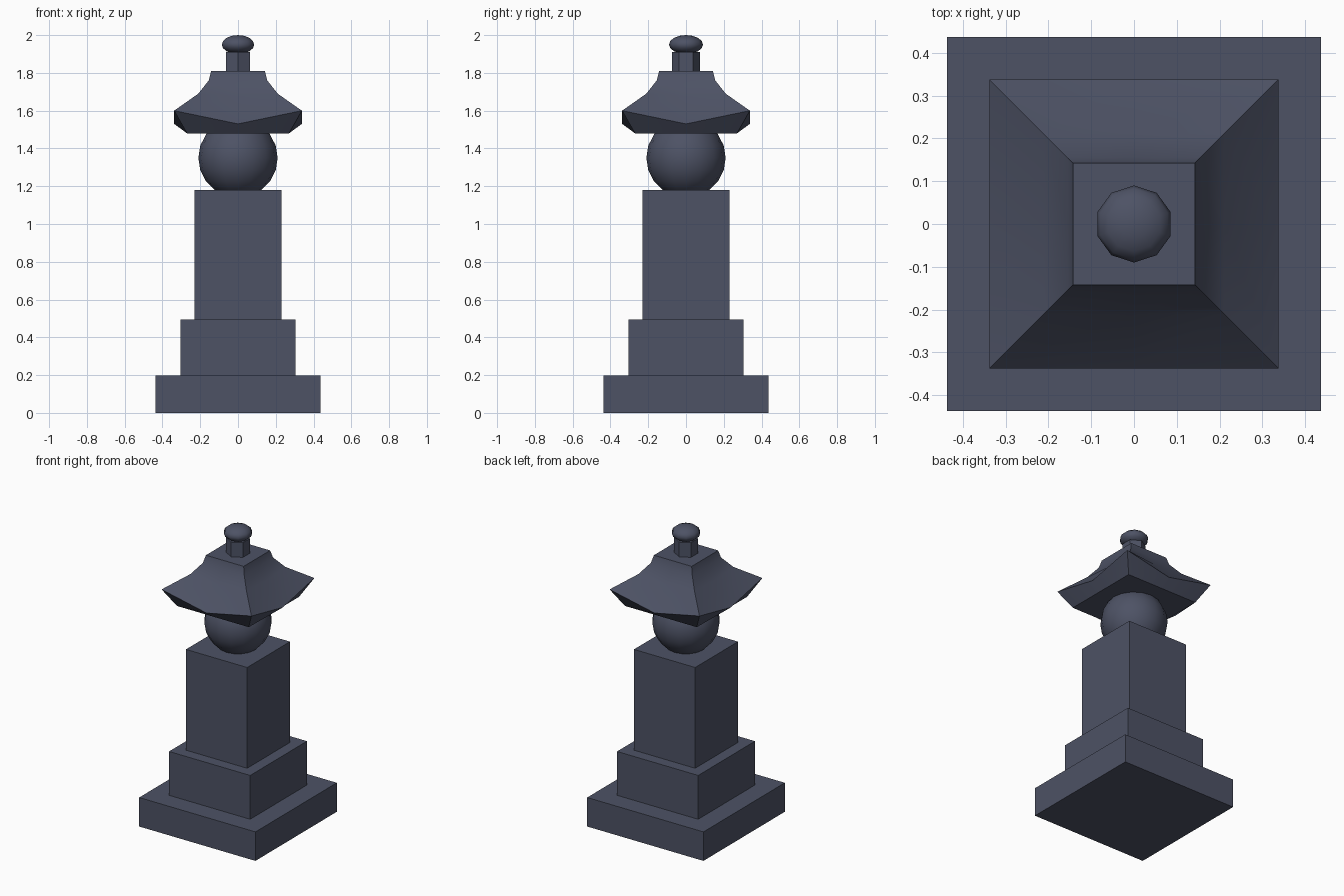
import bpy, bmesh, math

if "Cube" in bpy.data.objects:
    bpy.data.objects.remove(bpy.data.objects["Cube"])

stone = bpy.data.materials.new("slate_stone")
stone.diffuse_color = (0.075, 0.085, 0.13, 1)
stone.use_nodes = True
stone.node_tree.nodes["Principled BSDF"].inputs["Base Color"].default_value = stone.diffuse_color


def finish(obj, name, smooth=None):
    obj.name = name
    obj.data.materials.append(stone)
    if smooth:
        bpy.ops.object.select_all(action='DESELECT')
        obj.select_set(True)
        bpy.context.view_layer.objects.active = obj
        bpy.ops.object.shade_smooth_by_angle(angle=math.radians(smooth))


def block(name, half, z0, z1):
    bpy.ops.mesh.primitive_cube_add(size=1, location=(0, 0, (z0 + z1) / 2))
    obj = bpy.context.object
    obj.scale = (half * 2, half * 2, z1 - z0)
    bpy.ops.object.transform_apply(location=False, rotation=False)
    finish(obj, name)


def ball(name, radius, height, z, segments, rings):
    bpy.ops.mesh.primitive_uv_sphere_add(segments=segments, ring_count=rings,
                                         radius=radius, location=(0, 0, z))
    obj = bpy.context.object
    obj.scale.z = height / radius
    bpy.ops.object.transform_apply(location=False, rotation=False)
    finish(obj, name, 40)


# Stepped plinth and square shaft
block("base_slab", 0.437, 0.0, 0.197)
block("plinth", 0.305, 0.197, 0.495)
block("shaft", 0.23, 0.495, 1.18)

# Round body between shaft and roof
ball("round_body", 0.21, 0.21, 1.35, 16, 10)

# Flared roof: square rings of (half width, corner z, mid-side z)
profile = [(0.27, 1.48, 1.48), (0.338, 1.60, 1.53), (0.21, 1.69, 1.675),
           (0.155, 1.76, 1.76), (0.142, 1.81, 1.81)]
around = [(-1, -1), (0, -1), (1, -1), (1, 0), (1, 1), (0, 1), (-1, 1), (-1, 0)]
bm = bmesh.new()
rings = [[bm.verts.new((x * h, y * h, zc if x * y else zm)) for x, y in around]
         for h, zc, zm in profile]
for low, high in zip(rings, rings[1:]):
    for i in range(8):
        j = (i + 1) % 8
        bm.faces.new((low[i], low[j], high[j], high[i]))
bm.faces.new(rings[0][::-1])
bm.faces.new(rings[-1])
mesh = bpy.data.meshes.new("roof")
bm.to_mesh(mesh)
bm.free()
roof = bpy.data.objects.new("roof", mesh)
bpy.context.collection.objects.link(roof)
finish(roof, "roof", 35)

# Hexagonal neck and finial
bpy.ops.mesh.primitive_cylinder_add(vertices=6, radius=0.073, depth=0.11,
                                    location=(0, 0, 1.855))
finish(bpy.context.object, "finial_neck")
ball("finial", 0.09, 0.05, 1.95, 10, 8)
